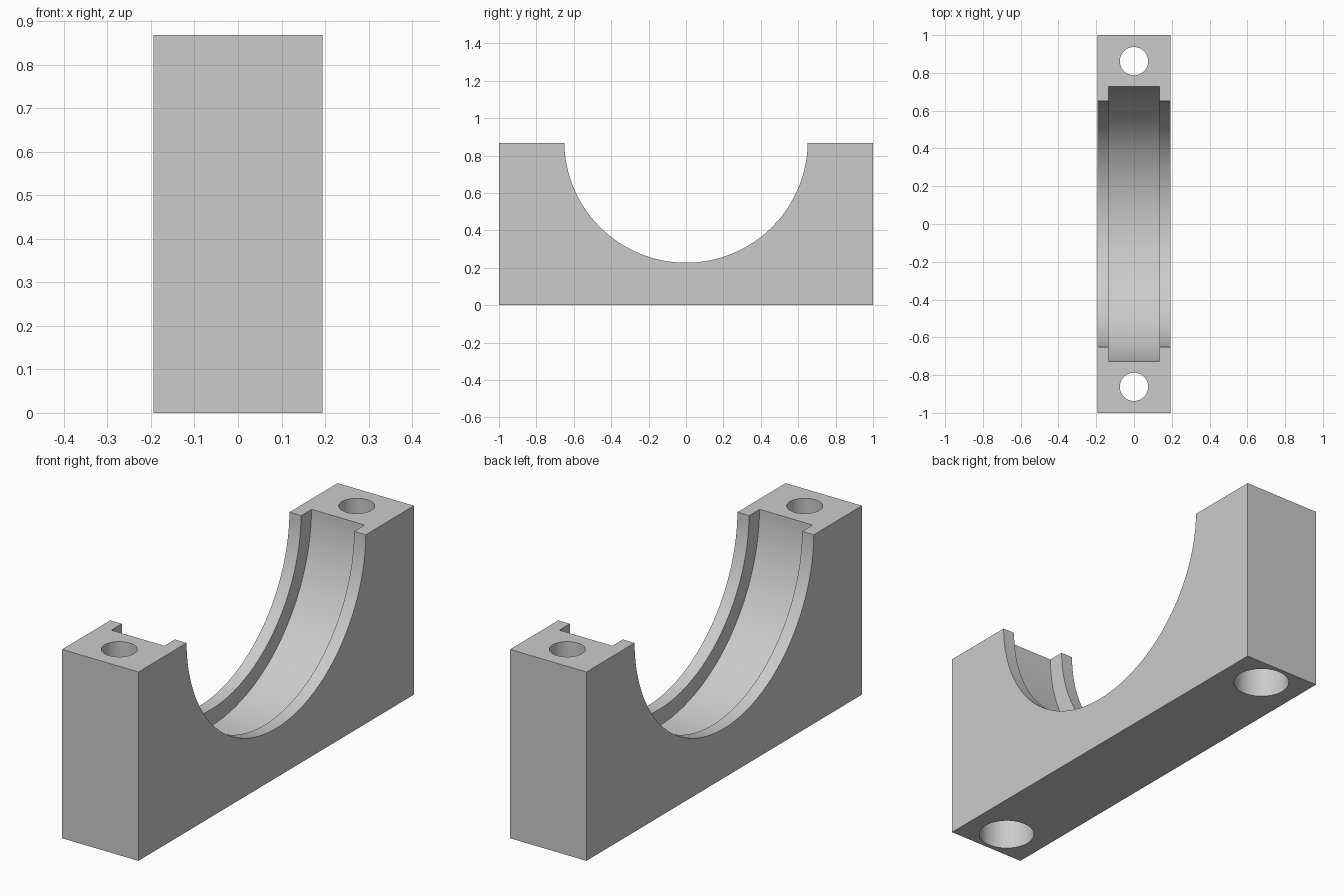
import bpy
from math import pi, radians

cube = bpy.data.objects.get("Cube")
if cube:
    bpy.data.objects.remove(cube, do_unlink=True)

HALF_WIDTH, HEIGHT = 0.194, 0.868
BORE_Z = 0.878          # bore axis sits just above the split face
BOLT_Y = 0.862

# Material
grey = bpy.data.materials.new("light_grey")
grey.use_nodes = True
colour = (0.6, 0.6, 0.6, 1)
grey.diffuse_color = colour
grey.node_tree.nodes["Principled BSDF"].inputs["Base Color"].default_value = colour

# Block
bpy.ops.mesh.primitive_cube_add(size=1, location=(0, 0, HEIGHT / 2))
block = bpy.context.object
block.name = "bearing_block"
block.scale = (2 * HALF_WIDTH, 2, HEIGHT)
bpy.ops.object.transform_apply(location=True, rotation=False, scale=True)
block.data.materials.append(grey)


def cut_cylinder(name, radius, depth, location, rotation=(0, 0, 0), sides=64):
    """Subtract a cylinder from the block."""
    bpy.ops.mesh.primitive_cylinder_add(vertices=sides, radius=radius, depth=depth,
                                        location=location, rotation=rotation)
    cutter = bpy.context.object
    cutter.name = name
    cutter.hide_render = True
    cutter.data.materials.append(grey)
    bpy.ops.object.select_all(action="DESELECT")
    block.select_set(True)
    bpy.context.view_layer.objects.active = block
    mod = block.modifiers.new(name, "BOOLEAN")
    mod.operation = "DIFFERENCE"
    mod.solver = "EXACT"
    mod.object = cutter
    bpy.ops.object.modifier_apply(modifier=mod.name)
    bpy.data.objects.remove(cutter, do_unlink=True)


# Half-round bore and the wider groove inside it
across = (0, pi / 2, 0)
cut_cylinder("bore", 0.651, 1, (0, 0, BORE_Z), across, 128)
cut_cylinder("groove", 0.727, 0.27, (0, 0, BORE_Z), across, 128)

# Bolt holes, counterbored from below
for y in (-BOLT_Y, BOLT_Y):
    cut_cylinder("bolt_hole", 0.075, 2, (0, y, HEIGHT / 2))
    cut_cylinder("counterbore", 0.119, 0.292, (0, y, 0))

bpy.ops.object.shade_smooth_by_angle(angle=radians(30))
